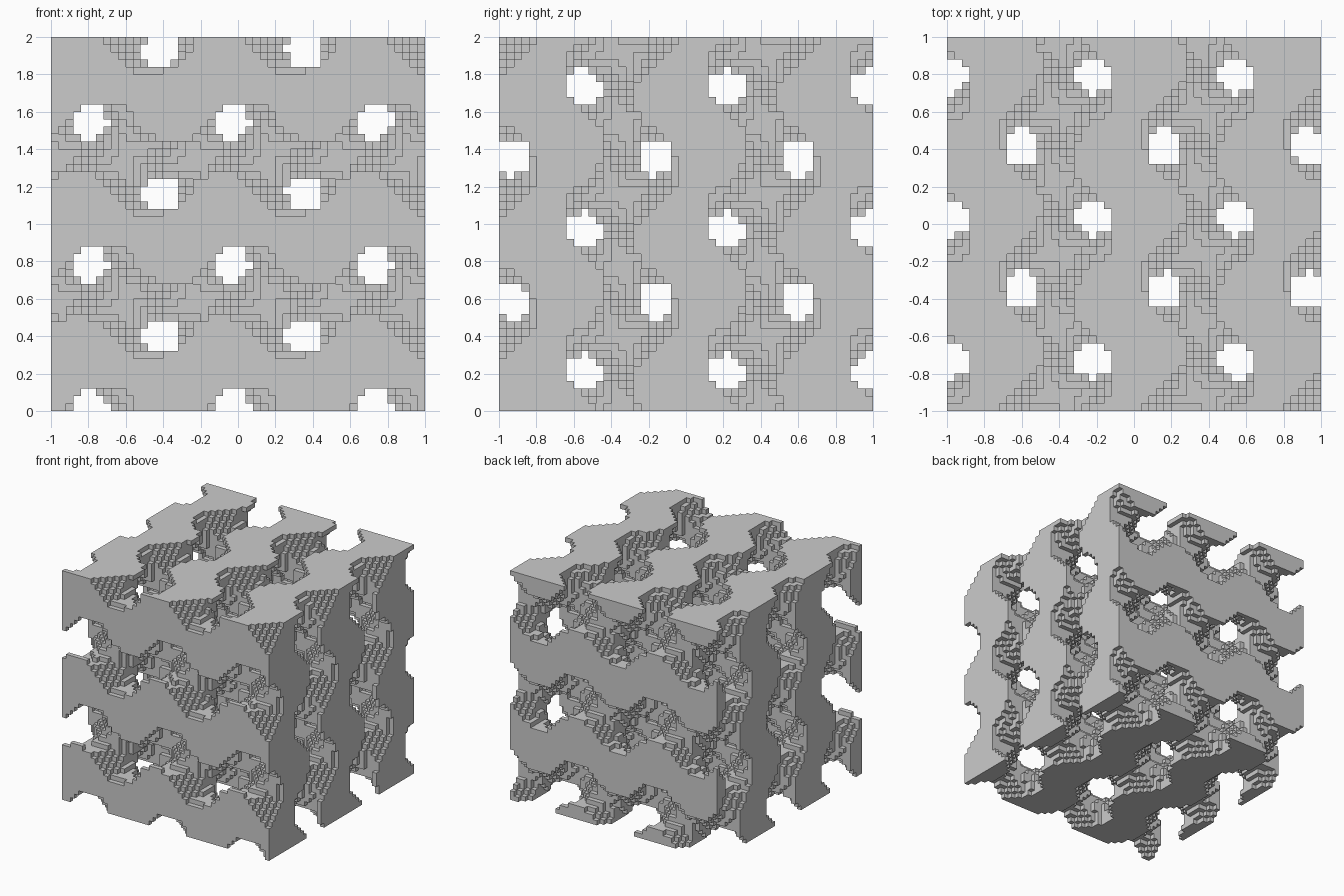
import bpy
from math import sin, cos

if "Cube" in bpy.data.objects:
    bpy.data.objects.remove(bpy.data.objects["Cube"])

# Voxel block carved by a gyroid wave
N = 50            # cells per side
CELL = 2.0 / N
FREQ = 0.33       # wave phase per cell
S = [sin(FREQ * n) for n in range(N)]
C = [cos(FREQ * n) for n in range(N)]


def solid(i, j, k):
    if not (0 <= i < N and 0 <= j < N and 0 <= k < N):
        return False
    d = N - 1 - j  # depth counted from the back
    return S[i] * C[k] + S[k] * C[d] + S[d] * C[i] < 0.0


filled = {(i, j, k) for i in range(N) for j in range(N) for k in range(N)
          if solid(i, j, k)}

# Each exposed side: direction to neighbour and its four corner offsets
SIDES = []
for axis in range(3):
    u, v = (axis + 1) % 3, (axis + 2) % 3
    for sign in (1, -1):
        step = [0, 0, 0]
        step[axis] = sign
        corners = []
        for a, b in ((0, 0), (1, 0), (1, 1), (0, 1))[::sign]:
            c = [0, 0, 0]
            c[axis], c[u], c[v] = (sign + 1) // 2, a, b
            corners.append(c)
        SIDES.append((step, corners))

index, verts, faces = {}, [], []


def vert(p):
    if p not in index:
        index[p] = len(verts)
        verts.append((p[0] * CELL - 1, p[1] * CELL - 1, p[2] * CELL))
    return index[p]


# Skin only the exposed cell sides
for i, j, k in sorted(filled):
    for (dx, dy, dz), corners in SIDES:
        if (i + dx, j + dy, k + dz) not in filled:
            faces.append([vert((i + a, j + b, k + c)) for a, b, c in corners])

mesh = bpy.data.meshes.new("voxel_gyroid_block")
mesh.from_pydata(verts, [], faces)
mesh.update()
block = bpy.data.objects.new("voxel_gyroid_block", mesh)
bpy.context.collection.objects.link(block)
